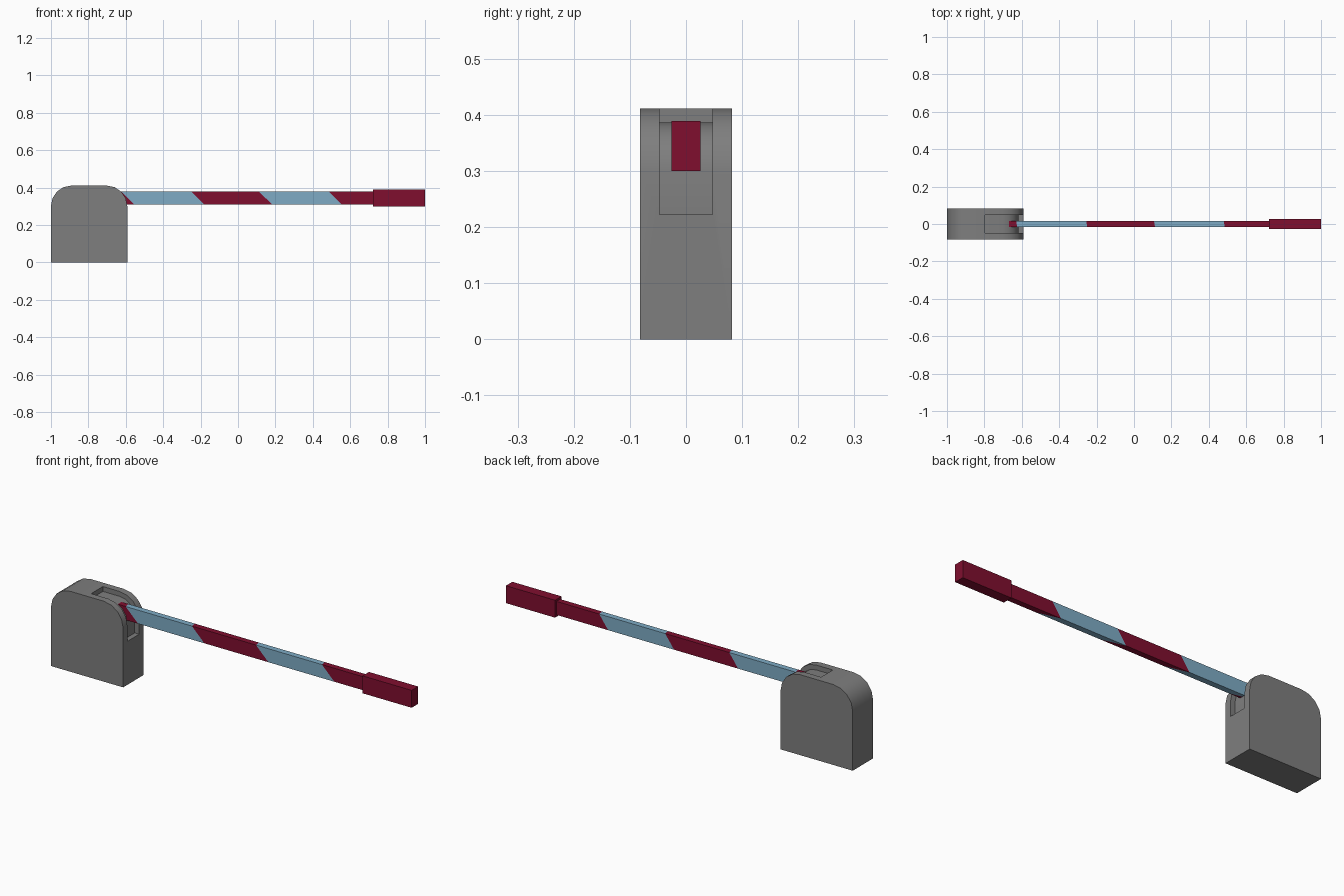
import bpy, bmesh, math

if "Cube" in bpy.data.objects:
    bpy.data.objects.remove(bpy.data.objects["Cube"])


def material(name, rgb):
    m = bpy.data.materials.new(name)
    m.diffuse_color = (*rgb, 1)
    m.use_nodes = True
    m.node_tree.nodes["Principled BSDF"].inputs["Base Color"].default_value = m.diffuse_color
    return m


grey = material("housing grey", (0.21, 0.21, 0.21))
red = material("dark red", (0.216, 0.0045, 0.028))
blue = material("pale blue", (0.21, 0.41, 0.56))


def finish(name, bm, mats):
    bmesh.ops.recalc_face_normals(bm, faces=bm.faces)
    mesh = bpy.data.meshes.new(name)
    bm.to_mesh(mesh)
    bm.free()
    for m in mats:
        mesh.materials.append(m)
    ob = bpy.data.objects.new(name, mesh)
    bpy.context.collection.objects.link(ob)
    return ob


def extrude_profile(name, points, half, mat):
    """Extrude an (x, z) outline symmetrically along y."""
    bm = bmesh.new()
    face = bm.faces.new([bm.verts.new((x, -half, z)) for x, z in points])
    ext = bmesh.ops.extrude_face_region(bm, geom=[face])["geom"]
    verts = [v for v in ext if isinstance(v, bmesh.types.BMVert)]
    bmesh.ops.translate(bm, verts=verts, vec=(0, 2 * half, 0))
    return finish(name, bm, [mat])


def arc(cx, cz, r, start, end, n=4):
    angles = [math.radians(start + (end - start) * i / n) for i in range(n + 1)]
    return [(cx + r * math.cos(a), cz + r * math.sin(a)) for a in angles]


# Housing: box with rounded top corners
L, R, TOP, RAD = -1.0, -0.592, 0.411, 0.11
DEPTH = 0.025
cx, cz = R - RAD, TOP - RAD
outline = [(L, 0), (R, 0)] + arc(cx, cz, RAD, 0, 90) + arc(L + RAD, cz, RAD, 90, 180)
housing = extrude_profile("housing", outline, 0.082, grey)

# Shallow recess following the top and the arm-side corner
recess = [(R - DEPTH, 0.222)] + arc(cx, cz, RAD - DEPTH, 0, 90)
recess += [(-0.797, TOP - DEPTH), (-0.797, 0.5), (-0.5, 0.5), (-0.5, 0.222)]
cutter = extrude_profile("recess_cutter", recess, 0.0475, grey)
cutter.hide_render = True
mod = housing.modifiers.new("recess", 'BOOLEAN')
mod.operation, mod.object, mod.solver = 'DIFFERENCE', cutter, 'EXACT'
bpy.context.view_layer.objects.active = housing
housing.select_set(True)
bpy.ops.object.modifier_apply(modifier=mod.name)
bpy.data.objects.remove(cutter)
bpy.ops.object.shade_smooth_by_angle(angle=math.radians(30))

# Arm: rectangular bar split into stripes by slanted rings
HY, Z0, Z1 = 0.015, 0.31, 0.379
section = [(-HY, Z0, 0.07), (-HY, Z1, 0.0), (HY, Z1, -0.005), (HY, Z0, -0.055)]
stations = [(-0.72, 0), (-0.625, 1), (-0.25, 1), (0.112, 1), (0.485, 1), (0.73, 0)]
bm = bmesh.new()
rings = [[bm.verts.new((x + s * slant, y, z)) for y, z, s in section]
         for x, slant in stations]
for i in range(len(rings) - 1):
    a, b = rings[i], rings[i + 1]
    for k in range(4):
        j = (k + 1) % 4
        f = bm.faces.new((a[k], a[j], b[j], b[k]))
        f.material_index = i % 2
bm.faces.new(rings[0])
bm.faces.new(rings[-1])
finish("striped_arm", bm, [red, blue])

# Thicker block at the free end of the arm
extrude_profile("arm_end_block",
                [(0.722, 0.3), (1.0, 0.3), (1.0, 0.389), (0.722, 0.389)], 0.026, red)
